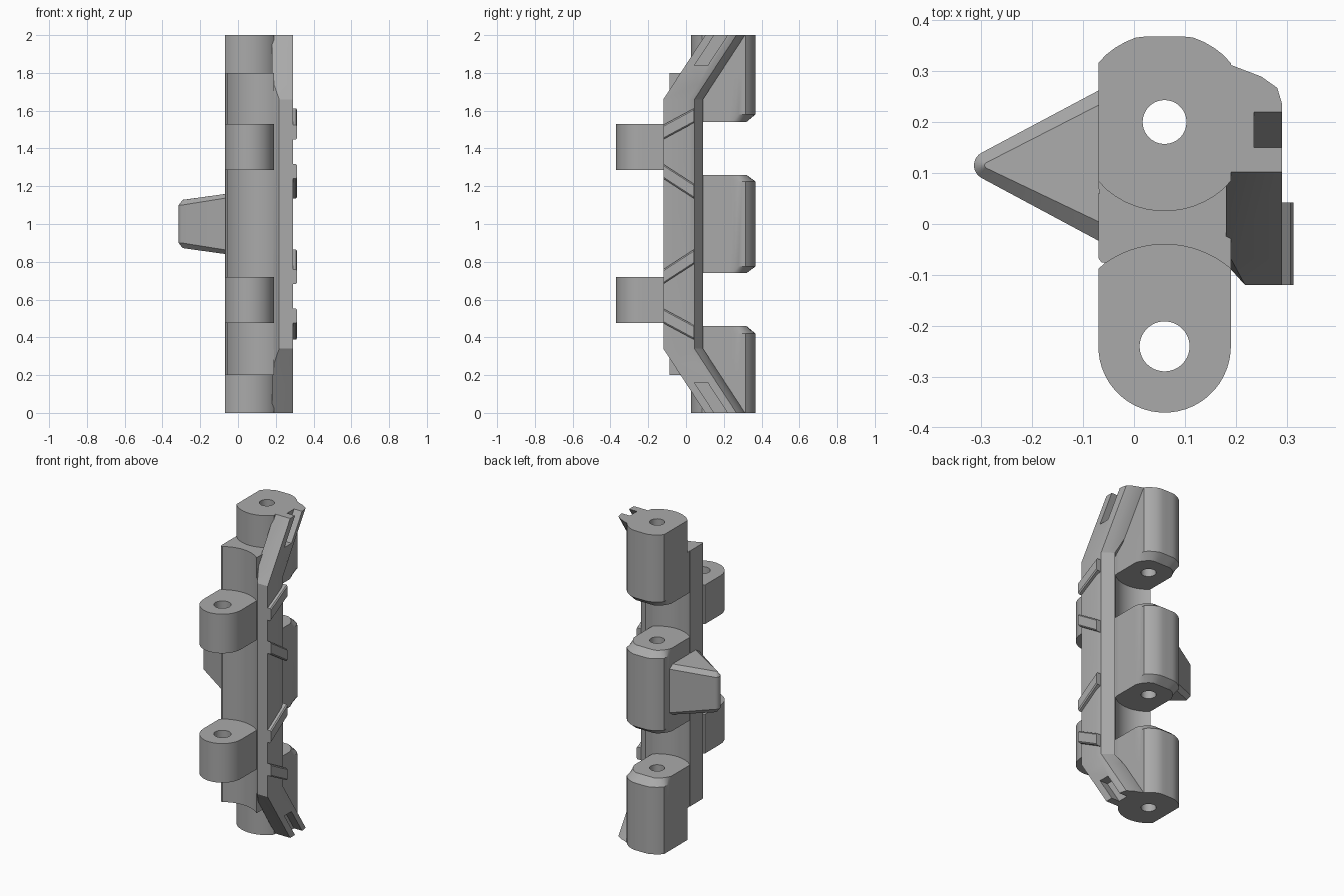
import bpy, bmesh, math

cube = bpy.data.objects.get("Cube")
if cube:
    bpy.data.objects.remove(cube, do_unlink=True)

steel = bpy.data.materials.new("cast_steel_grey")
steel.use_nodes = True
GREY = (0.4, 0.4, 0.4, 1)
steel.diffuse_color = GREY
steel.node_tree.nodes["Principled BSDF"].inputs["Base Color"].default_value = GREY

N = 48
HALF = 0.13                 # half width of every lug
PIN_X = 0.06                # pin centre line
BACK_Y, FRONT_Y = 0.2, -0.24


def loft(name, rings, closed=False):
    """Skin a list of equal-length point rings, capped or joined into a tube."""
    bm = bmesh.new()
    loops = [[bm.verts.new(p) for p in ring] for ring in rings]
    pairs = list(zip(loops, loops[1:]))
    if closed:
        pairs.append((loops[-1], loops[0]))
    else:
        bm.faces.new(loops[0])
        bm.faces.new(loops[-1])
    n = len(rings[0])
    for a, b in pairs:
        for i in range(n):
            j = (i + 1) % n
            bm.faces.new((a[i], a[j], b[j], b[i]))
    bmesh.ops.remove_doubles(bm, verts=bm.verts, dist=1e-5)
    bmesh.ops.recalc_face_normals(bm, faces=bm.faces)
    mesh = bpy.data.meshes.new(name)
    bm.to_mesh(mesh)
    bm.free()
    obj = bpy.data.objects.new(name, mesh)
    bpy.context.collection.objects.link(obj)
    mesh.materials.append(steel)
    return obj


def smooth(obj):
    bpy.ops.object.select_all(action='DESELECT')
    obj.select_set(True)
    bpy.context.view_layer.objects.active = obj
    bpy.ops.object.shade_smooth_by_angle(angle=math.radians(25))


def section(cy, z, r_back, r_front, top=1.0):
    """Circle of two radii around a pin, trimmed to the link width and depth."""
    pts = []
    for i in range(N):
        a = 2 * math.pi * (i + 0.5) / N
        r = r_back if math.sin(a) > 0 else r_front
        x = max(-HALF, min(HALF, r * math.cos(a)))
        pts.append((PIN_X + x, cy + min(top, r * math.sin(a)), z))
    return pts


def lug(name, cy, hole, outer):
    """Drilled lug: outer sections plus the bore."""
    z0, z1 = outer[0][0][2], outer[-1][0][2]
    bore = [section(cy, z, hole, hole) for z in (z1, z0)]
    smooth(loft(name, outer + bore, closed=True))


def flip(rings):
    return [[(x, y, 2 - z) for x, y, z in ring] for ring in rings]


# Back lugs: two at the ends, one in the middle, chamfered towards the gaps
def full(z, front=0.192):
    return section(BACK_Y, z, 0.175, front, 0.168)


def chamfered(z):
    return section(BACK_Y, z, 0.137, 0.192, 0.12)


end = [full(0, 0.175), full(0.2, 0.175), full(0.2), full(0.42), chamfered(0.46)]
lug("lower_back_lug", BACK_Y, 0.043, end)
lug("upper_back_lug", BACK_Y, 0.043, flip(end)[::-1])
lug("middle_back_lug", BACK_Y, 0.043,
    [chamfered(0.74), full(0.775), full(1.225), chamfered(1.26)])

# Front lugs, blended into the hollow front of the web
for name, z0, z1 in (("lower_front_lug", 0.475, 0.72), ("upper_front_lug", 1.285, 1.53)):
    lug(name, FRONT_Y, 0.049, [section(FRONT_Y, z, 0.202, HALF) for z in (z0, z1)])


# Web: hollow on both sides to clear the neighbouring lugs
def arc(cy, r, x0, x1, sign):
    pts = []
    for i in range(17):
        x = x0 + (x1 - x0) * i / 16
        pts.append((PIN_X + x, cy + sign * math.sqrt(r * r - x * x)))
    return pts


outline = ([(-0.07, -0.067), (-0.064, -0.075)] + arc(FRONT_Y, 0.2, -0.115, HALF, 1)
           + arc(BACK_Y, 0.19, HALF, -HALF, -1))
smooth(loft("web", [[(x, y, z) for x, y in outline] for z in (0.2, 1.8)]))

# Ground plate: one cross-section swept along a line that bends back at both ends


def plate_ring(z, shift, lip, root_front, root_back):
    pts = [(0.18, root_front), (lip, -0.12), (0.29, -0.12), (0.29, 0.015),
           (0.281, 0.045), (0.25, 0.067), (lip, 0.09), (0.18, root_back)]
    return [(x, y + shift, z) for x, y in pts]


lower = [plate_ring(0, 0.222, 0.19, -0.115, 0.09),
         plate_ring(0.26, 0.052, 0.19, -0.115, 0.09),
         plate_ring(0.34, 0, 0.218, -0.078, 0.05)]
plate = loft("ground_plate", lower + flip(lower)[::-1])

# Slots cut into the bent ends of the plate
slot = [(0.045, 1.84), (0.115, 1.84), (0.285, 2.1), (0.215, 2.1)]
top_slot = [[(x, y, z) for y, z in slot] for x in (0.235, 0.4)]
for rings in (top_slot, flip(top_slot)):
    cutter = loft("slot_cutter", rings)
    cutter.hide_render = True
    mod = plate.modifiers.new("slot", 'BOOLEAN')
    mod.operation, mod.solver, mod.object = 'DIFFERENCE', 'EXACT', cutter
    bpy.context.view_layer.objects.active = plate
    bpy.ops.object.modifier_apply(modifier=mod.name)
    bpy.data.objects.remove(cutter, do_unlink=True)
smooth(plate)

# Diagonal grip ribs, mirrored about the middle
for name, za, zb in (("outer_rib", 1.448, 1.535), ("inner_rib", 1.24, 1.135)):
    rib = []
    for y, z, tip in ((-0.12, za, 0.313), (0.042, zb, 0.313), (0.048, zb, 0.28)):
        rib.append([(0.28, y, z), (tip - 0.006, y, z), (tip, y, z + 0.008),
                    (tip, y, z + 0.069), (tip - 0.006, y, z + 0.077), (0.28, y, z + 0.077)])
    loft("upper_" + name, rib[:2])
    loft("lower_" + name, flip(rib[:2]))


# Guide horn: rounded triangular wedge with bevelled top and bottom
def horn_ring(base0, base1, tip_x, tip_r, h_base, h_tip, sign):
    pts = [(-0.06, base0, h_base)]
    for i in range(9):
        a = math.radians(-118 - 124 * i / 8)
        pts.append((tip_x + tip_r * (1 + math.cos(a)), 0.115 + tip_r * math.sin(a), h_tip))
    pts.append((-0.06, base1, h_base))
    return [(x, y, 1 + sign * h) for x, y, h in pts]


inner = (0.0, 0.238, -0.293, 0.006, 0.16, 0.128)
outer = (-0.038, 0.267, -0.314, 0.028, 0.138, 0.1)
smooth(loft("guide_horn", [horn_ring(*inner, -1), horn_ring(*outer, -1),
                           horn_ring(*outer, 1), horn_ring(*inner, 1)]))
